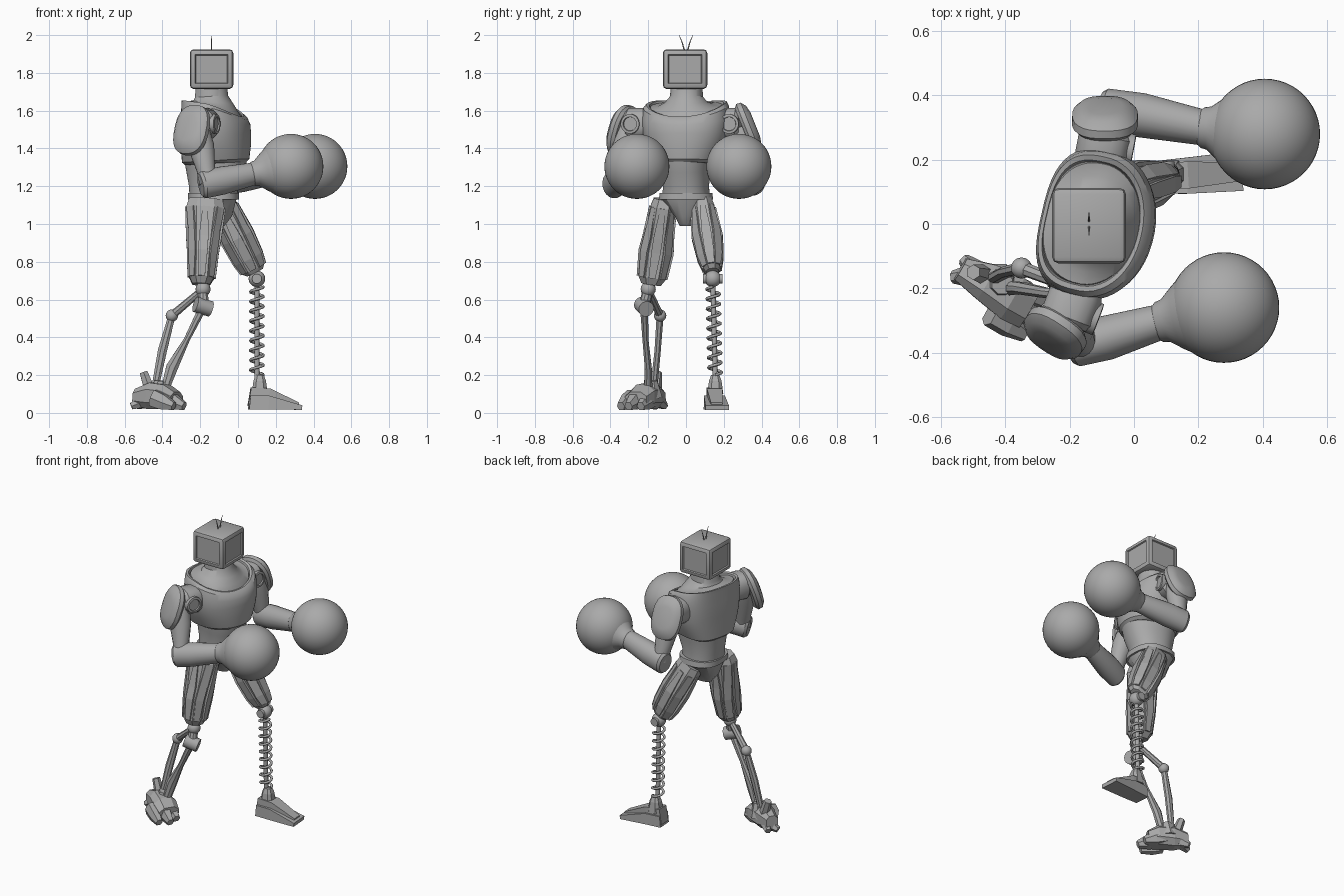
import bpy, bmesh, math
from mathutils import Vector, Matrix

if "Cube" in bpy.data.objects:
    bpy.data.objects.remove(bpy.data.objects["Cube"])

SIDEWAYS, UP = Vector((1, 0, 0)), Vector((0, 0, 1))
shade = (.4, .4, .4, 1)
grey = bpy.data.materials.new("plain_grey")
grey.use_nodes = True
grey.diffuse_color = shade
grey.node_tree.nodes["Principled BSDF"].inputs["Base Color"].default_value = shade


def select_only(ob):
    bpy.ops.object.select_all(action='DESELECT')
    ob.select_set(True)
    bpy.context.view_layer.objects.active = ob


def finish(name, bm, smooth=True):
    bmesh.ops.recalc_face_normals(bm, faces=bm.faces[:])
    mesh = bpy.data.meshes.new(name)
    bm.to_mesh(mesh)
    bm.free()
    mesh.materials.append(grey)
    ob = bpy.data.objects.new(name, mesh)
    bpy.context.scene.collection.objects.link(ob)
    if smooth:
        select_only(ob)
        bpy.ops.object.shade_smooth_by_angle(angle=math.radians(32))
    return ob


def signed_power(value, power):
    return math.copysign(abs(value) ** power, value)


def side_axes(direction, hint):
    """Two axes across a direction, the first one nearest to the hint."""
    along = direction.normalized()
    across = (hint - along * hint.dot(along)).normalized()
    return along, across, along.cross(across)


def loft(name, rings, sides=24, power=1, hint=SIDEWAYS, smooth=True, back=None):
    """Each ring is (centre, half width, other half width, front tilt, side lift)."""
    bm = bmesh.new()
    centres = [Vector(ring[0]) for ring in rings]
    along, across, other = side_axes(centres[-1] - centres[0], hint)
    corner = math.sqrt(2) if sides == 4 else 1
    loops = []
    for centre, ring in zip(centres, rings):
        width = ring[1] * corner
        depth = ring[2] * corner if len(ring) > 2 else width
        tilt, lift = ring[3:5] if len(ring) > 4 else (0, 0)
        loop = []
        for i in range(sides):
            angle = math.tau * (i + .5) / sides
            cos, sin = math.cos(angle), math.sin(angle)
            curve_power = back if back and cos < 0 else power
            point = centre + across * width * signed_power(cos, curve_power)
            point += other * depth * signed_power(sin, curve_power)
            loop.append(bm.verts.new(point + along * (tilt * cos + lift * sin * sin)))
        loops.append(loop)
    for lower, upper in zip(loops, loops[1:]):
        for i in range(sides):
            j = (i + 1) % sides
            bm.faces.new((lower[i], lower[j], upper[j], upper[i]))
    bm.faces.new(loops[0][::-1])
    bm.faces.new(loops[-1])
    return finish(name, bm, smooth)


def bar(name, start, end, start_radius, end_radius, sides=12, hint=Vector((1, 0, .01))):
    return loft(name, [(start, start_radius), (end, end_radius)], sides, hint=hint)


def ball(name, centre, radius, segments=16):
    bm = bmesh.new()
    bmesh.ops.create_uvsphere(bm, u_segments=segments, v_segments=segments // 2, radius=radius,
                              matrix=Matrix.Translation(centre))
    return finish(name, bm)


# Boxy head with rounded edges and recessed side panels
bm = bmesh.new()
head_place = Matrix.Translation((-.14, -.005, 1.82))
bmesh.ops.create_cube(bm, size=1, matrix=head_place @ Matrix.Diagonal((.23, .235, .21, 1)))
bmesh.ops.bevel(bm, geom=bm.edges[:], offset=.02, segments=2, profile=.5, affect='EDGES')
bm.normal_update()
panels = [face for face in bm.faces if face.calc_area() > .02 and abs(face.normal.z) < .5]
bmesh.ops.inset_individual(bm, faces=panels, thickness=.012, depth=0)
bmesh.ops.inset_individual(bm, faces=panels, thickness=.005, depth=-.008)
finish("head", bm)
for side in (-1, 1):
    bend = (-.14, side * .02, 1.96)
    bar("antenna", (-.14, side * .006, 1.91), bend, .004, .003, 6)
    bar("antenna_tip", bend, (-.14, side * .036, 2), .003, .001, 6)


# Torso, turned so that the left shoulder leads
def torso(name, rings, power=.9, back=None):
    ob = loft(name, [((shift, 0, height), *rest) for height, shift, *rest in rings], 48, power, back=back)
    ob.matrix_world = Matrix.Translation((-.13, 0, 0)) @ Matrix.Rotation(math.radians(-13), 4, 'Z')


torso("abdomen", [(1.14, 0, .125), (1.2, 0, .13, .12), (1.28, .01, .155, .13), (1.36, .01, .17, .14)])
torso("chest", [(1.32, .015, .16, .15), (1.335, .015, .175), (1.4, .018, .178, .205),
                (1.47, .018, .178, .226), (1.54, .015, .175, .234, -.025, .02),
                (1.59, .01, .164, .226, -.045, .03), (1.61, 0, .154, .212, -.05, .03),
                (1.61, 0, .143, .196, -.05, .025), (1.59, 0, .138, .19, -.05, .025)], .95, .7)
torso("neck", [(1.58, 0, .15, .2, -.05, .02), (1.605, 0, .143, .19, -.05, .02), (1.625, 0, .125, .15, -.035, 0),
               (1.645, 0, .104, .112, -.015, 0), (1.675, -.01, .087), (1.73, -.01, .083)], 1, .85)

# Belt and pelvis
hips = Vector((-.13, 0, 1.13))
loft("belt", [(hips, .135, .145), (hips + UP * .035, .135, .14)], 24, .8)
loft("pelvis", [(hips - UP * .14, .06, .035), (hips - UP * .09, .1, .06), (hips, .125, .135)], 12, .8)


# Arms: shoulder joint, cap, plate, upper arm, forearm, round glove
def arm(side, inner, outer, plate, normal, elbow, wrist, glove):
    inner, outer, plate, normal, elbow, wrist, glove = map(Vector, (inner, outer, plate, normal, elbow, wrist, glove))
    normal.normalize()
    reach = (outer - inner).normalized()
    loft(side + "_shoulder_joint", [(inner, .07), (inner + reach * .04, .085),
                                    (outer - reach * .02, .085), (outer, .07)], 16, .8)
    middle = inner.lerp(outer, .65)
    front = reach.cross(UP)
    front *= math.copysign(1, front.x)
    cap_profile = ((0, .052), (.092, .052), (.094, .038), (.086, .036))
    loft(side + "_shoulder_cap", [(middle + front * step, radius) for step, radius in cap_profile], 20, hint=UP)
    plate_profile = ((-.035, .12), (-.02, .138), (.005, .136), (.025, .11), (.034, .07))
    loft(side + "_shoulder_plate", [(plate + normal * step, height, height * .75) for step, height in plate_profile],
         24, .8, hint=UP)
    top = outer - UP * .02
    loft(side + "_upper_arm", [(top, .06), (top.lerp(elbow, .35), .07, .06), (top.lerp(elbow, .75), .05), (elbow, .05)], 16)
    run = (wrist - elbow).normalized()
    loft(side + "_forearm", [(elbow - run * .045, .062, .05), (elbow - run * .03, .075, .062),
                             (elbow.lerp(wrist, .3), .075, .07), (wrist, .06, .056)], 20, hint=UP)
    aim = (glove - wrist).normalized()
    cuff_profile = ((-.01, .056), (0, .064), (.02, .068), (.06, .1), (.095, .125))
    loft(side + "_glove_cuff", [(wrist + aim * step, radius) for step, radius in cuff_profile], 32, hint=UP)
    ball(side + "_glove", glove, .172, 48)


arm("right", inner=(-.165, -.18, 1.53), outer=(-.215, -.31, 1.53), plate=(-.25, -.345, 1.5), normal=(-.5, -.75, .3),
    elbow=(-.155, -.375, 1.215), wrist=(.08, -.305, 1.265), glove=(.28, -.26, 1.305))
arm("left", inner=(-.11, .16, 1.53), outer=(-.085, .29, 1.53), plate=(-.09, .335, 1.515), normal=(0, .9, .36),
    elbow=(-.06, .355, 1.23), wrist=(.215, .3, 1.275), glove=(.407, .28, 1.305))


# Faceted thighs with raised armour strips
def thigh(side, hip, knee, profile):
    hip, knee = Vector(hip), Vector(knee)
    rings = [(hip.lerp(knee, step), width, depth) for step, width, depth in profile]
    loft(side + "_thigh", rings, 8, .85, smooth=False)
    along, across, other = side_axes(knee - hip, SIDEWAYS)
    for i in range(8):
        angle = i * math.tau / 8
        cos, sin = across * math.cos(angle), other * math.sin(angle)
        path = [centre + (cos * width + sin * depth) * .93 for centre, width, depth in rings[1:-1]]
        sizes = [(.007, .014)] + [(.014, .025)] * (len(path) - 2) + [(.01, .018)]
        loft(side + "_thigh_strip", [(point, *size) for point, size in zip(path, sizes)], 4,
             hint=cos + sin, smooth=False)


thigh("right", (-.17, -.115, 1.13), (-.195, -.185, .68),
      [(0, .095, .06), (.1, .108, .072), (.45, .086, .076), (.62, .076, .086), (.92, .07, .078), (1, .05, .055)])
thigh("left", (-.1, .085, 1.12), (.09, .14, .745),
      [(0, .08, .055), (.12, .085, .066), (.5, .086, .074), (.8, .078, .06), (.95, .07, .046), (1, .05, .035)])

# Right shin: twin linked rods
knee, rear_pivot, fore_pivot = (-.185, -.2, .655), (-.35, -.137, .515), (-.185, -.222, .56)
ball("right_knee", knee, .04)
ball("rear_pivot", rear_pivot, .033)
bar("rear_link", knee, rear_pivot, .018, .022, 8)
bar("fore_link", knee, fore_pivot, .028, .03, 10)
bar("fore_pivot", (-.225, -.235, .575), (-.145, -.21, .55), .042, .042, 16, UP)
loft("rear_rod", [(rear_pivot, .02), ((-.4, -.15, .33), .026, .018), ((-.44, -.17, .13), .02)], 8)
loft("fore_rod", [(fore_pivot, .023), ((-.27, -.215, .39), .017), ((-.35, -.2, .24), .034, .02),
                  ((-.385, -.2, .13), .024)], 8)

# Right foot: armoured body, toes, heel claws and spur
loft("right_foot", [((-.54, -.14, .085), .045, .04), ((-.46, -.18, .09), .075, .065),
                    ((-.38, -.23, .085), .068, .078), ((-.325, -.265, .065), .048, .07)], 8, .8, UP, False)
for x, y in ((-.285, -.24), (-.285, -.305), (-.34, -.345)):
    tip = Vector((x, y, .035))
    base = tip + Vector((-.11, .06, .045))
    loft("right_toe", [(base, .05, .034), (base.lerp(tip, .5), .045, .036), (tip, .023)], 6, .8, UP, False)
for x, y in ((-.565, -.165), (-.53, -.11)):
    bar("heel_claw", (-.48, -.16, .07), (x, y, .035), .045, .02, 6, UP)
bar("heel_spur", (-.46, -.16, .1), (-.5, -.15, .215), .034, .024, 6)
bar("ankle_guard", (-.42, -.18, .08), (-.41, -.185, .17), .06, .035, 8)

# Left shin: knee ball, pin, rod and coil spring
shin_top, shin_bottom = Vector((.1, .142, .71)), Vector((.1, .155, .18))
pin = Vector((0, .052, 0))
ball("left_knee", shin_top, .044, 20)
bar("knee_pin", shin_top - pin, shin_top + pin, .026, .026, 16)
bar("spring_rod", shin_top, shin_bottom, .014, .014)
curve = bpy.data.curves.new("spring", 'CURVE')
curve.dimensions = '3D'
curve.bevel_depth = .008
curve.bevel_resolution = 1
curve.use_fill_caps = True
curve.materials.append(grey)
spline = curve.splines.new('POLY')
steps, turns = 180, 9
spline.points.add(steps)
for i, point in enumerate(spline.points):
    angle = math.tau * turns * i / steps
    around = Vector((math.cos(angle), math.sin(angle), 0)) * .034
    point.co = (*(shin_bottom.lerp(shin_top, .04 + .88 * i / steps) + around), 1)
spring = bpy.data.objects.new("spring", curve)
bpy.context.scene.collection.objects.link(spring)
select_only(spring)
bpy.ops.object.convert(target='MESH')

# Left foot: ankle block, broad sole and a narrower sloping upper
ankle = Vector((.115, .155, .1))
loft("left_ankle", [(ankle, .045), (ankle + UP * .07, .035), (ankle + UP * .1, .023)], 8, .7, smooth=False)
loft("left_foot_sole", [((.06, .145, .055), .036, .05), ((.16, .15, .055), .036, .056),
                        ((.335, .165, .028), .012, .062)], 4, 1, UP, False)
loft("left_foot_upper", [((.06, .148, .085), .05, .04), ((.16, .152, .08), .05, .042),
                         ((.32, .162, .04), .015, .03)], 4, 1, UP, False)
